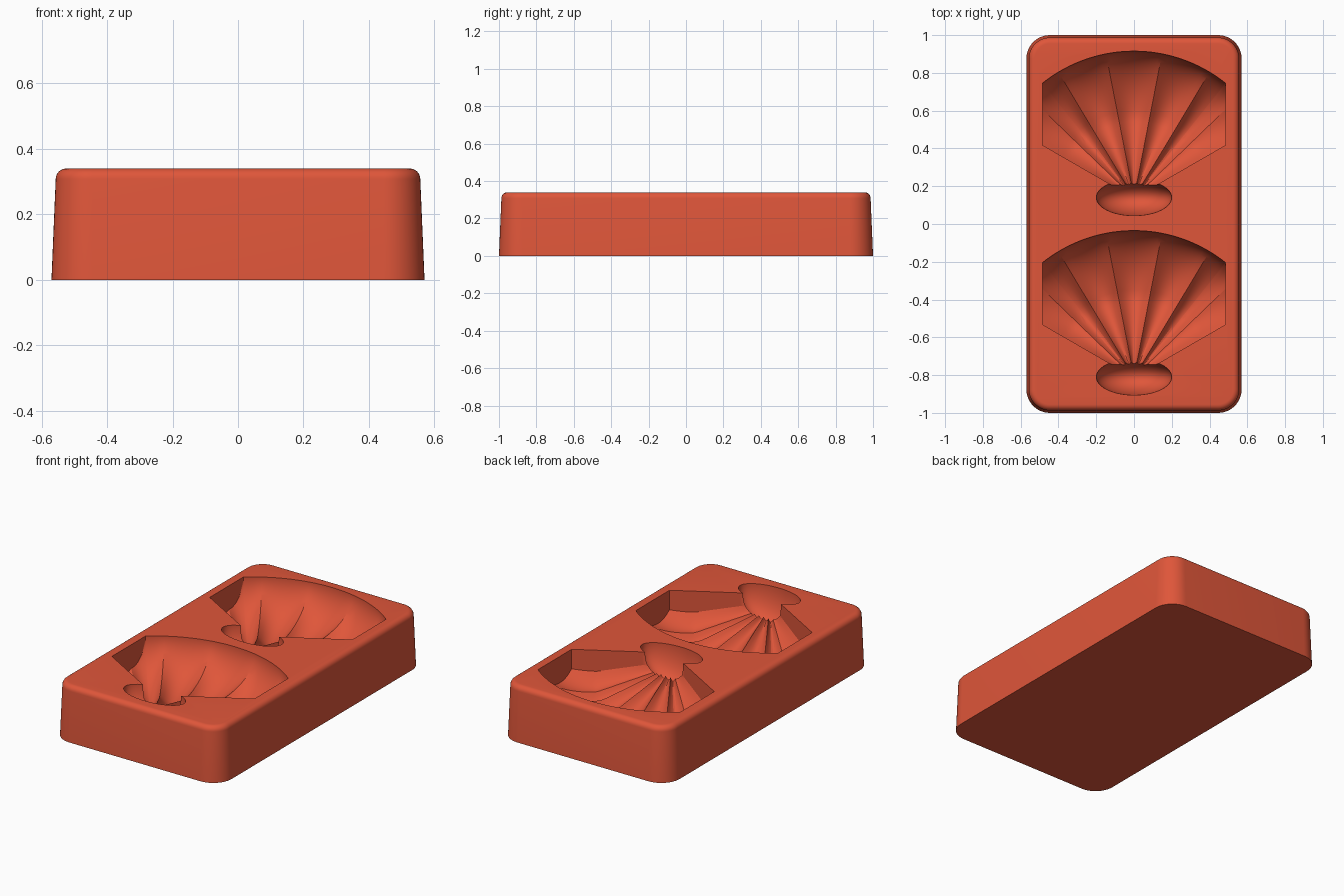
import bpy, bmesh
from math import sin, cos, radians, sqrt, pi, asin, degrees

cube = bpy.data.objects.get("Cube")
if cube:
    bpy.data.objects.remove(cube, do_unlink=True)

TOP = 0.34        # block height
ARC = 0.777       # radius of the shell's outer arc
HALF = 0.485      # half width of the shell
DEEP_R = 0.42     # radius at which the shell is deepest
CREASES = [0, 11, 31, 46, 60]

clay = bpy.data.materials.new("terracotta_red")
clay.use_nodes = True
clay.diffuse_color = (0.74, 0.093, 0.042, 1)
clay.node_tree.nodes["Principled BSDF"].inputs["Base Color"].default_value = clay.diffuse_color


def make_object(name, bm):
    bmesh.ops.recalc_face_normals(bm, faces=bm.faces)
    mesh = bpy.data.meshes.new(name)
    bm.to_mesh(mesh)
    bm.free()
    obj = bpy.data.objects.new(name, mesh)
    bpy.context.collection.objects.link(obj)
    mesh.materials.append(clay)
    return obj


def bridge(bm, a, b):
    n = len(a)
    for i in range(n):
        j = (i + 1) % n
        bm.faces.new((a[i], a[j], b[j], b[i]))


# Tapered block with rounded corners and a rounded upper edge
def make_block():
    bm = bmesh.new()
    levels = [(0, 0), (0.308, 0.013)]
    levels += [(TOP - 0.032 + 0.032 * sin(a), 0.045 - 0.032 * cos(a))
               for a in (radians(15 * k) for k in range(1, 7))]
    loops = []
    for z, inset in levels:
        ring = []
        rad = 0.125 - inset
        for q, (sx, sy) in enumerate([(1, 1), (-1, 1), (-1, -1), (1, -1)]):
            for k in range(13):
                a = pi / 2 * (q + k / 12)
                ring.append(bm.verts.new((sx * 0.445 + rad * cos(a),
                                          sy * 0.875 + rad * sin(a), z)))
        loops.append(ring)
    for a, b in zip(loops, loops[1:]):
        bridge(bm, a, b)
    bm.faces.new(loops[0])
    bm.faces.new(loops[-1])
    return make_object("mould_block", bm)


# Depth of the fluted shell at a radius and angle around the hinge
def shell_depth(r, angle):
    if r < DEEP_R:
        depth = 0.1 + 0.38 * r
    else:
        depth = 0.26 * sqrt(max(0, 1 - ((r - DEEP_R) / (ARC - DEEP_R)) ** 2))
    a = abs(angle)
    if a <= 11:
        factor = 1 - 0.2 * (a / 11) ** 2
    elif a <= 46:
        lo, hi = (11, 31) if a <= 31 else (31, 46)
        factor = 1 - 0.2 * ((2 * a - lo - hi) / (hi - lo)) ** 2
    else:
        factor = 0.8 - 0.3 * ((a - 46) / 14) ** 2
    return max(0.003, depth * factor)


# Cutter for the shell: a fan-shaped grid with a flat lid
def make_shell(cy):
    half = [lo + (hi - lo) * k / 8 for lo, hi in zip(CREASES, CREASES[1:]) for k in range(8)]
    half += [CREASES[-1], degrees(asin(HALF / ARC))]
    angles = sorted({-a for a in half} | set(half))
    steps = 32
    bm = bmesh.new()
    floor, lid = [], []
    for ang in angles:
        t = radians(ang)
        reach = min(ARC, HALF / max(abs(sin(t)), 0.01))
        low, high = [], []
        for k in range(steps + 1):
            r = 0.07 + (reach - 0.07) * sin(pi / 2 * k / steps)
            x, y = r * sin(t), cy + r * cos(t)
            low.append(bm.verts.new((x, y, TOP - shell_depth(r, ang))))
            high.append(bm.verts.new((x, y, TOP + 0.06)))
        floor.append(low)
        lid.append(high)
    for grid in (floor, lid):
        for a, b in zip(grid, grid[1:]):
            for k in range(steps):
                bm.faces.new((a[k], a[k + 1], b[k + 1], b[k]))

    def rim(g):
        return (g[0] + [c[-1] for c in g[1:]] + g[-1][-2::-1]
                + [c[0] for c in g[-2:0:-1]])
    bridge(bm, rim(floor), rim(lid))
    return make_object("shell_cutter", bm)


# Cutter for the oval hinge hollow
def make_hinge(cy):
    bm = bmesh.new()
    bmesh.ops.create_uvsphere(bm, u_segments=48, v_segments=25, radius=1)
    bmesh.ops.scale(bm, vec=(0.2, 0.096, 0.19), verts=bm.verts)
    bmesh.ops.translate(bm, vec=(0, cy, TOP), verts=bm.verts)
    return make_object("hinge_cutter", bm)


block = make_block()
bpy.context.view_layer.objects.active = block
for centre in (0.138, -0.812):
    for cutter in (make_shell(centre), make_hinge(centre + 0.002)):
        cutter.hide_render = True
        mod = block.modifiers.new("hollow", 'BOOLEAN')
        mod.operation = 'DIFFERENCE'
        mod.solver = 'EXACT'
        mod.object = cutter
        bpy.ops.object.modifier_apply(modifier=mod.name)
        bpy.data.objects.remove(cutter, do_unlink=True)

bpy.ops.object.select_all(action='DESELECT')
block.select_set(True)
bpy.ops.object.shade_smooth_by_angle(angle=radians(22))
